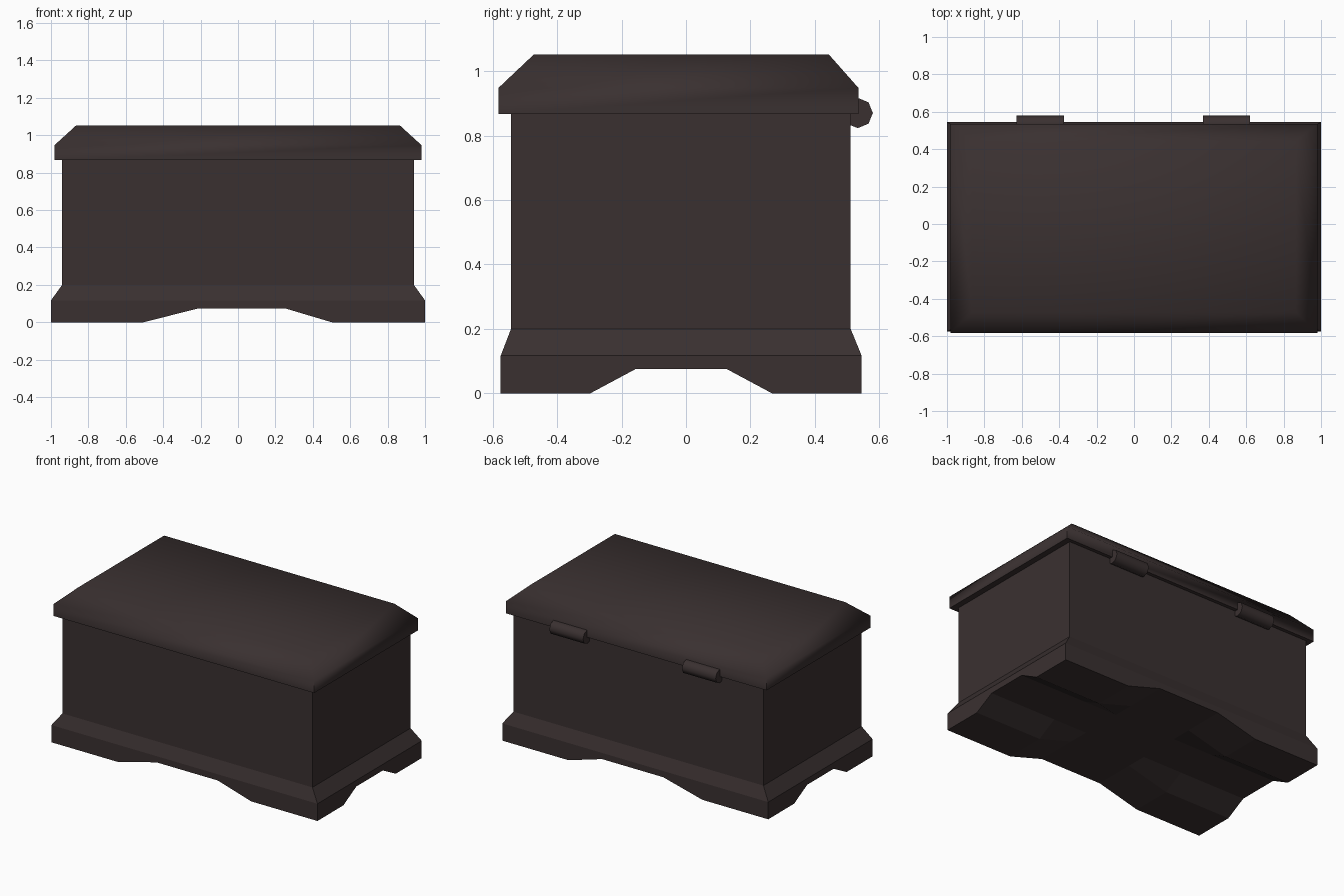
import bpy, bmesh, math
from mathutils import Matrix

if "Cube" in bpy.data.objects:
    bpy.data.objects.remove(bpy.data.objects["Cube"])

wood = bpy.data.materials.new("dark brown wood")
wood.diffuse_color = (0.042, 0.030, 0.030, 1)
wood.use_nodes = True
wood.node_tree.nodes["Principled BSDF"].inputs["Base Color"].default_value = wood.diffuse_color


def finish(bm, name, smooth_angle=None):
    bmesh.ops.recalc_face_normals(bm, faces=bm.faces)
    me = bpy.data.meshes.new(name)
    bm.to_mesh(me)
    bm.free()
    ob = bpy.data.objects.new(name, me)
    bpy.context.collection.objects.link(ob)
    me.materials.append(wood)
    if smooth_angle:
        bpy.ops.object.select_all(action='DESELECT')
        ob.select_set(True)
        bpy.context.view_layer.objects.active = ob
        bpy.ops.object.shade_smooth_by_angle(angle=math.radians(smooth_angle))
    return ob


def stacked_rings(name, rings, smooth_angle=None):
    """Closed solid through rectangles (x0, x1, y0, y1, z)."""
    bm = bmesh.new()
    loops = [[bm.verts.new((x, y, z)) for x, y in ((a, c), (b, c), (b, d), (a, d))]
             for a, b, c, d, z in rings]
    for lo, hi in zip(loops, loops[1:]):
        for i in range(4):
            j = (i + 1) % 4
            bm.faces.new((lo[i], lo[j], hi[j], hi[i]))
    bm.faces.new(loops[0])
    bm.faces.new(loops[-1])
    return finish(bm, name, smooth_angle)


# chest body
stacked_rings("chest_body", [(-.94, .94, -.543, .511, .19),
                             (-.94, .94, -.543, .511, .90)])

# lid with overhanging rim and sloped, softly shaded top
stacked_rings("lid", [(-.98, .98, -.582, .535, .867),
                      (-.98, .98, -.582, .535, .948),
                      (-.866, .866, -.472, .443, 1.052)], 65)

# flared base: crossing arches underneath leave four feet
xs = [-1, -.505, -.21, .25, .502, 1]
ys = [-.575, -.297, -.157, .127, .267, .545]
bm = bmesh.new()


def foot_height(i, j):
    return .075 if i in (2, 3) or j in (2, 3) else 0


grid = [[bm.verts.new((x, y, foot_height(i, j))) for j, y in enumerate(ys)]
        for i, x in enumerate(xs)]
for i in range(5):
    for j in range(5):
        bm.faces.new((grid[i][j], grid[i][j + 1], grid[i + 1][j + 1], grid[i + 1][j]))
rim = [e for e in bm.edges if e.is_boundary]
for z, sx, y0, y1 in ((.117, 1, -.575, .545), (.20, .94, -.543, .511)):
    new = bmesh.ops.extrude_edge_only(bm, edges=rim)["geom"]
    for v in (g for g in new if isinstance(g, bmesh.types.BMVert)):
        v.co.x *= sx
        t = (v.co.y + .575) / 1.12
        v.co.y = y0 + (y1 - y0) * t
        v.co.z = z
    rim = [g for g in new if isinstance(g, bmesh.types.BMEdge) and g.is_boundary]
bmesh.ops.contextual_create(bm, geom=rim)
finish(bm, "flared_base")

# two eight-sided hinge barrels on the back
for side, x in (("left", -.502), ("right", .495)):
    bm = bmesh.new()
    bmesh.ops.create_cone(bm, cap_ends=True, segments=8, radius1=.047, radius2=.047,
                          depth=.253, matrix=Matrix.Translation((x, .533, .87))
                          @ Matrix.Rotation(math.pi / 2, 4, 'Y'))
    finish(bm, "hinge_" + side, 50)
